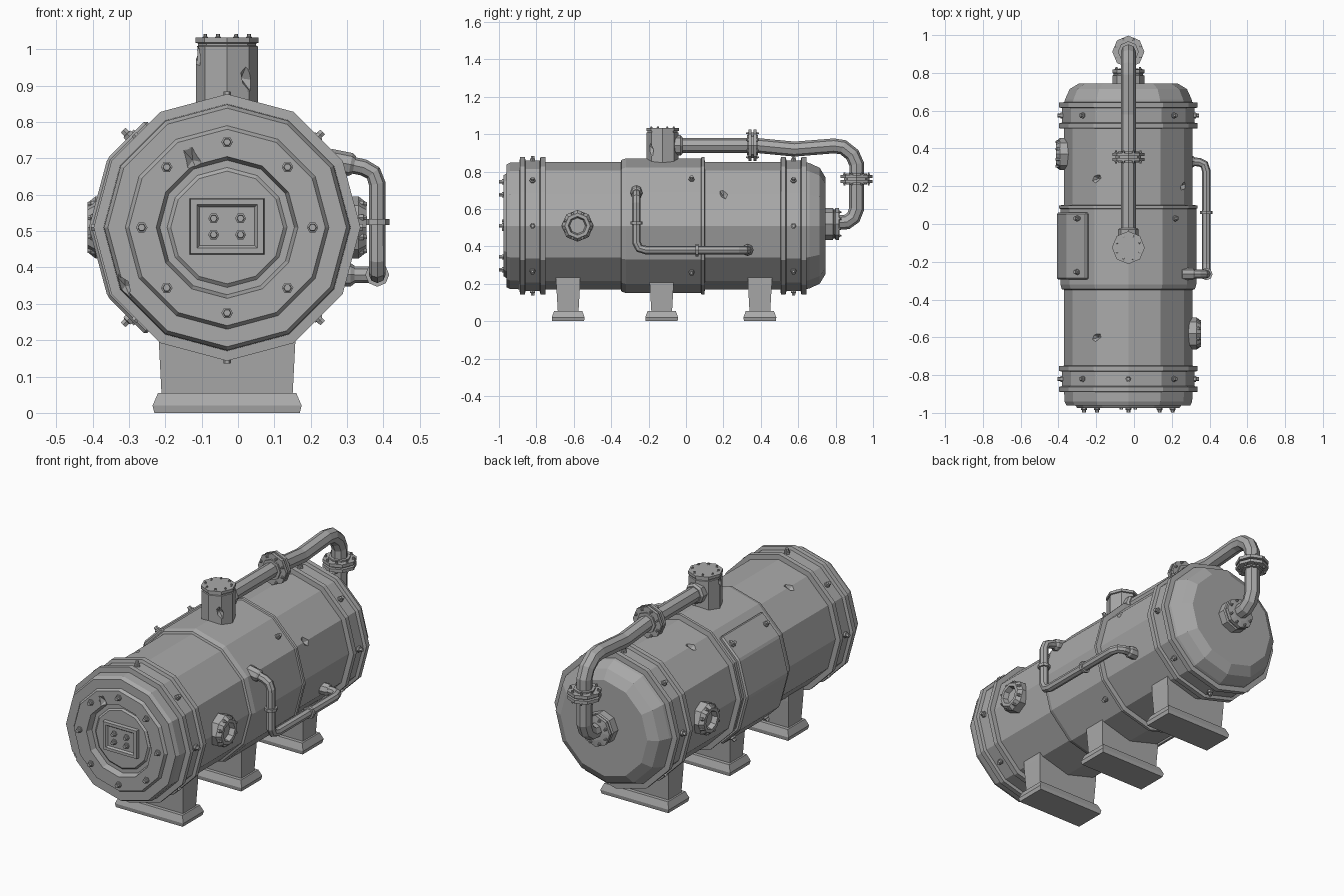
import bpy, bmesh
from math import cos, sin, radians, pi, sqrt
from mathutils import Vector, Matrix

cube = bpy.data.objects.get("Cube")
if cube:
    bpy.data.objects.remove(cube, do_unlink=True)

# One plain grey for the whole model
GREY = (0.4, 0.4, 0.4, 1)
steel = bpy.data.materials.new("worn_grey_steel")
steel.use_nodes = True
steel.diffuse_color = GREY
steel.node_tree.nodes["Principled BSDF"].inputs["Base Color"].default_value = GREY

CX, CZ = -0.03, 0.51          # tank axis
UP, FRONT, BACK = (0, 0, 1), (0, -1, 0), (0, 1, 0)


def finish(name, bm):
    bmesh.ops.recalc_face_normals(bm, faces=bm.faces)
    mesh = bpy.data.meshes.new(name)
    bm.to_mesh(mesh)
    bm.free()
    mesh.materials.append(steel)
    obj = bpy.data.objects.new(name, mesh)
    bpy.context.collection.objects.link(obj)
    return obj


def frame(loc, axis):
    rot = Matrix.Identity(4)
    if tuple(axis) != UP:
        rot = Vector(axis).to_track_quat('Z', 'Y').to_matrix().to_4x4()
    return Matrix.Translation(loc) @ rot


def loft(name, rings, loc, axis=UP, sides=8, phase=0.0):
    """Stack rings (half width, half depth, height) along an axis."""
    bm = bmesh.new()
    angles = [phase + 2 * pi * i / sides for i in range(sides)]
    loops = [[bm.verts.new((a * cos(t), b * sin(t), h)) for t in angles] for a, b, h in rings]
    for low, high in zip(loops, loops[1:]):
        for i in range(sides):
            j = (i + 1) % sides
            bm.faces.new((low[i], low[j], high[j], high[i]))
    bm.faces.new(loops[0])
    bm.faces.new(loops[-1])
    bm.transform(frame(loc, axis))
    return finish(name, bm)


def lathe(name, profile, loc, axis=UP, sides=8):
    return loft(name, [(r, r, h) for r, h in profile], loc, axis, sides)


def block(name, rings, loc, axis=UP):
    k = sqrt(2)
    return loft(name, [(a * k, b * k, h) for a, b, h in rings], loc, axis, 4, pi / 4)


def bolt(name, loc, axis, s=1.0):
    lathe(name, [(.016 * s, -.01), (.016 * s, .008 * s), (.011 * s, .01 * s), (.01 * s, .024 * s)],
          loc, axis, 6)


def bolt_circle(name, loc, axis, radius, count, s=0.5, start=0.0):
    m = frame(loc, axis)
    for i in range(count):
        t = start + 2 * pi * i / count
        bolt(name, m @ Vector((radius * cos(t), radius * sin(t), 0)), axis, s)


def radial(deg):
    return Vector((cos(radians(deg)), 0, sin(radians(deg))))


def on_tank(deg, y, r):
    return Vector((CX, y, CZ)) + radial(deg) * r


def pipe(name, points, radius):
    curve = bpy.data.curves.new(name, 'CURVE')
    curve.dimensions = '3D'
    curve.bevel_depth = radius
    curve.bevel_resolution = 2
    curve.use_fill_caps = True
    spline = curve.splines.new('POLY')
    spline.points.add(len(points) - 1)
    for p, co in zip(spline.points, points):
        p.co = (*co, 1)
    spline.use_smooth = False
    curve.materials.append(steel)
    obj = bpy.data.objects.new(name, curve)
    bpy.context.collection.objects.link(obj)


def pipe_flange(name, loc, axis, r=.085):
    lathe(name, [(r * .65, -.03), (r * .65, -.022), (r, -.022), (r, -.005), (r * .8, -.005),
                 (r * .8, .005), (r, .005), (r, .022), (r * .65, .022), (r * .65, .03)], loc, axis)
    for side in (1, -1):
        d = Vector(axis) * side
        bolt_circle(name + "_bolt", Vector(loc) + d * .022, d, r * .82, 8, .5, pi / 8)


# Tank shell with stepped front lid and rounded back end
tank = lathe("tank_shell", [
    (.155, -.95), (.165, -.942), (.185, -.942), (.195, -.975), (.27, -.975), (.28, -.96),
    (.328, -.96), (.338, -.94), (.34, -.88), (.34, .64), (.335, .66), (.31, .715), (.26, .745)],
    (CX, 0, CZ), BACK, 12)

# Raised middle sleeve with a rim on its rear edge
sleeve = lathe("middle_sleeve", [
    (.335, -.35), (.352, -.345), (.36, -.32), (.36, .08), (.367, .083), (.367, .098), (.335, .102)],
    (CX, 0, CZ), BACK, 12)
for deg in (45, 135, 225, 315):
    bolt("sleeve_bolt", on_tank(deg, .03, .348), radial(deg))

# Double strap bands with bolts
for y in (-.82, .575):
    lathe("strap_band", [
        (.335, -.07), (.367, -.068), (.367, -.042), (.35, -.038), (.35, .038),
        (.367, .042), (.367, .068), (.335, .07)], (CX, y, CZ), BACK, 12)
    for i in range(8):
        deg = 45 * i
        bolt("strap_bolt", on_tank(deg, y, .338 if i % 2 else .35), radial(deg))

# Front lid bolts and central name-free cover plate
bolt_circle("lid_bolt", (CX, -.975, CZ), FRONT, .235, 8, 1.0)
block("lid_plate", [(.105, .078, -.01), (.1, .075, .02), (.083, .06, .02), (.076, .053, .01)],
      (CX, -.95, .513), FRONT)
for x in (-.037, .037):
    for z in (.49, .535):
        bolt("plate_bolt", (CX + x, -.96, z), FRONT, .95)

# Wrapped access panel on the right flank
bm = bmesh.new()
outline = []
for r, order in ((.38, 1), (.34, -1)):
    arc = [(127, .975), (150, 1), (180, 1), (210, 1), (233, .975)]
    outline += [on_tank(d, -.295, r * k) for d, k in arc[::order]]
bottom = bm.faces.new([bm.verts.new(p) for p in outline])
ext = bmesh.ops.extrude_face_region(bm, geom=[bottom])
bmesh.ops.translate(bm, vec=(0, .355, 0), verts=[v for v in ext["geom"] if isinstance(v, bmesh.types.BMVert)])
panel = finish("access_panel", bm)
bev = panel.modifiers.new("edge", 'BEVEL')
bev.width = .008
bev.segments = 1
for deg in (137, 223):
    for y in (-.255, .03):
        bolt("panel_bolt", on_tank(deg, y, .368), radial(180 + (45 if deg > 180 else -45)))

# Octagonal side ports
for s, y in ((1, -.58), (-1, .37)):
    axis = (s, 0, 0)
    lathe("side_port", [(.085, -.04), (.085, .02), (.068, .042), (.05, .042), (.042, .015)],
          (CX + s * .342, y, CZ), axis)
    bolt_circle("port_bolt", (CX + s * .37, y, CZ), axis, .07, 8, .6, pi / 8)

# Support feet
for y in (-.63, -.13, .395):
    block("foot_base", [(.2, .085, 0), (.205, .088, .02), (.19, .075, .055)], (CX, y, 0))
    block("foot_saddle", [(.18, .055, .045), (.188, .064, .2), (.188, .064, .32)], (CX, y, 0))

# Top stack with bolted cap
stack = lathe("stack", [(.085, .78), (.085, 1.008), (.08, 1.01), (.08, 1.016), (.087, 1.018), (.087, 1.033)],
              (CX, -.125, 0))
bolt_circle("stack_bolt", (CX, -.125, 1.03), UP, .065, 8, .5, pi / 8)

# Main overhead pipe running to the back end
pipe("main_pipe", [(CX, y, z) for y, z in (
    (-.1, .94), (.37, .94), (.58, .92), (.79, .937), (.84, .93), (.89, .89), (.912, .84),
    (.912, .6), (.895, .555), (.86, .53), (.72, .52))], .04)
lathe("stack_collar", [(.055, -.03), (.055, .02), (.045, .03)], (CX, -.05, .94), BACK)
pipe_flange("pipe_flange_top", (CX, .355, .94), BACK)
pipe_flange("pipe_flange_back", (CX, .912, .76), UP)
lathe("back_socket", [(.085, -.03), (.085, .045), (.078, .05), (.078, .056), (.085, .06), (.085, .078), (.05, .082)],
      (CX, .74, .52), BACK)
bolt_circle("socket_bolt", (CX, .82, .52), BACK, .068, 8, .5, pi / 8)

# Thin bypass pipe on the left flank
pipe("bypass_pipe", [
    (.25, -.265, .695), (.345, -.265, .675), (.372, -.265, .66), (.383, -.265, .63), (.383, -.265, .42),
    (.383, -.25, .39), (.383, -.215, .38), (.383, .28, .38), (.372, .315, .38), (.345, .328, .38),
    (.24, .33, .38)], .023)
lathe("bypass_collar", [(.033, -.008), (.033, .008)], (.383, -.265, .525), UP)
lathe("bypass_collar", [(.033, -.008), (.033, .008)], (.383, .06, .38), BACK)
lathe("bypass_socket", [(.032, -.04), (.032, .02), (.025, .03)], (.29, -.265, .687), (1, 0, -.2))
lathe("bypass_socket", [(.032, -.04), (.032, .02), (.025, .03)], (.29, .33, .38), (1, 0, 0))

# Gouges cut into the worn metal
bm = bmesh.new()
gouges = [(on_tank(d, y, .34), radial(d)) for d, y in ((30, .2), (120, .24), (120, -.6), (300, -.3))]
gouges += [(Vector(p), Vector(FRONT)) for p in ((-.125, -.975, .695), (-.31, -.95, .35))]
gouges += [(Vector((.025, -.19, .92)), Vector((.7, -.7, 0))), (Vector((-.113, -.14, .98)), Vector((-1, 0, 0)))]
for loc, axis in gouges:
    shape = frame(loc, axis) @ Matrix.Rotation(.4, 4, 'Z') @ Matrix.Diagonal((.022, .045, .025, 1))
    for depth in (1, -1):
        bmesh.ops.create_cone(bm, cap_ends=True, segments=5, radius1=1, radius2=0, depth=1,
                              matrix=shape @ Matrix.Rotation(0 if depth > 0 else pi, 4, 'X')
                              @ Matrix.Translation((0, 0, .45)))
cutter = finish("gouge_cutter", bm)
cutter.hide_render = True
cutter.hide_viewport = True
cutter.display_type = 'WIRE'
for obj in (tank, stack):
    cut = obj.modifiers.new("gouges", 'BOOLEAN')
    cut.operation = 'DIFFERENCE'
    cut.solver = 'EXACT'
    cut.use_self = True
    cut.object = cutter
